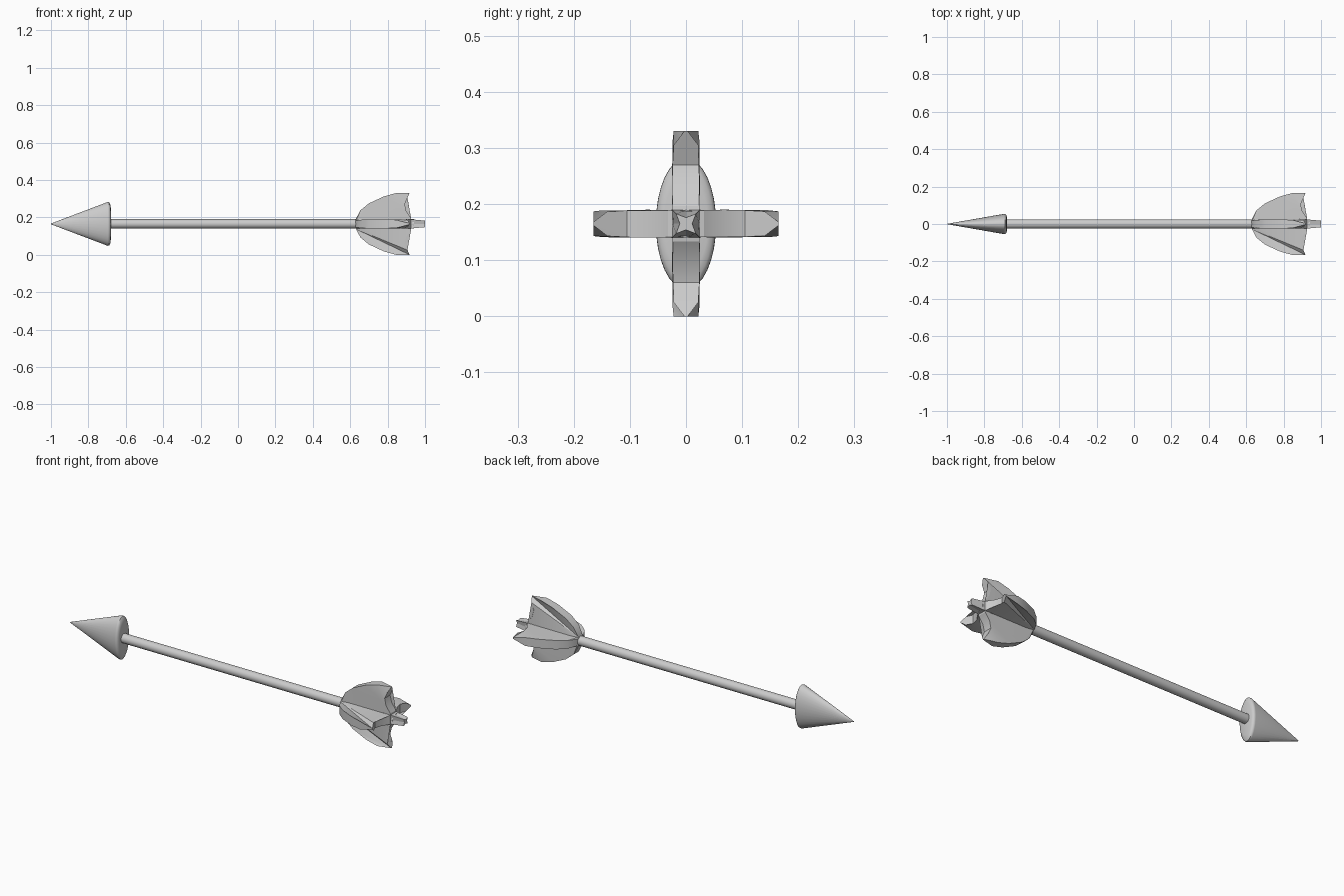
import bpy, bmesh, math
from mathutils import Matrix, Vector

if "Cube" in bpy.data.objects:
    bpy.data.objects.remove(bpy.data.objects["Cube"])

CZ = 0.165  # height of the arrow axis


def make_object(name, bm, smooth=None):
    bmesh.ops.recalc_face_normals(bm, faces=bm.faces)
    mesh = bpy.data.meshes.new(name)
    bm.to_mesh(mesh)
    bm.free()
    ob = bpy.data.objects.new(name, mesh)
    bpy.context.collection.objects.link(ob)
    ob.location.z = CZ
    if smooth:
        bpy.ops.object.select_all(action='DESELECT')
        ob.select_set(True)
        bpy.context.view_layer.objects.active = ob
        bpy.ops.object.shade_smooth_by_angle(angle=math.radians(smooth))
    return ob


def loft(bm, rings):
    """Skin a list of equal-sized vertex rings and cap both ends."""
    rings = [[bm.verts.new(p) for p in ring] for ring in rings]
    for a, b in zip(rings, rings[1:]):
        n = len(a)
        for i in range(n):
            bm.faces.new((a[i], a[(i + 1) % n], b[(i + 1) % n], b[i]))
    bm.faces.new(rings[0])
    bm.faces.new(rings[-1])


def ellipse(x, ry, rz, n):
    return [(x, ry * math.cos(2 * math.pi * i / n), rz * math.sin(2 * math.pi * i / n))
            for i in range(n)]


# Shaft
bm = bmesh.new()
loft(bm, [ellipse(x, 0.025, 0.025, 16) for x in (-0.72, 0.94)])
make_object("shaft", bm, 35)

# Arrowhead: flattened cone with a softened back edge
bm = bmesh.new()
profile = [(-1.0, 0.002), (-0.697, 0.117), (-0.689, 0.116), (-0.683, 0.104), (-0.680, 0.085)]
loft(bm, [ellipse(x, r * 0.46, r, 32) for x, r in profile])
make_object("arrowhead", bm, 50)

# Fletching: four vanes, each given as (x, distance from axis, half thickness)
outline = [(0.625, 0.0, 0.024), (0.63, 0.027, 0.018), (0.655, 0.073, 0.022),
           (0.70, 0.110, 0.024), (0.78, 0.147, 0.024), (0.845, 0.165, 0.022),
           (0.917, 0.165, 0.003), (0.906, 0.140, 0.022), (0.891, 0.105, 0.024),
           (0.900, 0.068, 0.025), (0.925, 0.032, 0.024), (0.93, 0.0, 0.024)]
for k, name in enumerate(("top", "back", "bottom", "front")):
    bm = bmesh.new()
    sides = [[bm.verts.new((x, s * w, r)) for x, r, w in outline] for s in (-1, 1)]
    n = len(outline)
    for i in range(n):
        j = (i + 1) % n
        bm.faces.new((sides[0][i], sides[0][j], sides[1][j], sides[1][i]))
    for side in sides:
        bm.faces.new(side)
    bmesh.ops.triangulate(bm, faces=[f for f in bm.faces if len(f.verts) > 4])
    bmesh.ops.rotate(bm, verts=bm.verts, cent=Vector(),
                     matrix=Matrix.Rotation(k * math.pi / 2, 3, 'X'))
    make_object("vane_" + name, bm, 25)


# Nock: star-shaped tail that narrows to the end
def star(x, tip, valley):
    return [(x, r * math.cos(i * math.pi / 4), r * math.sin(i * math.pi / 4))
            for i in range(8) for r in [tip if i % 2 else valley]]


bm = bmesh.new()
loft(bm, [star(0.88, 0.036, 0.028), star(0.93, 0.034, 0.024), star(1.0, 0.025, 0.011)])
make_object("nock", bm)
